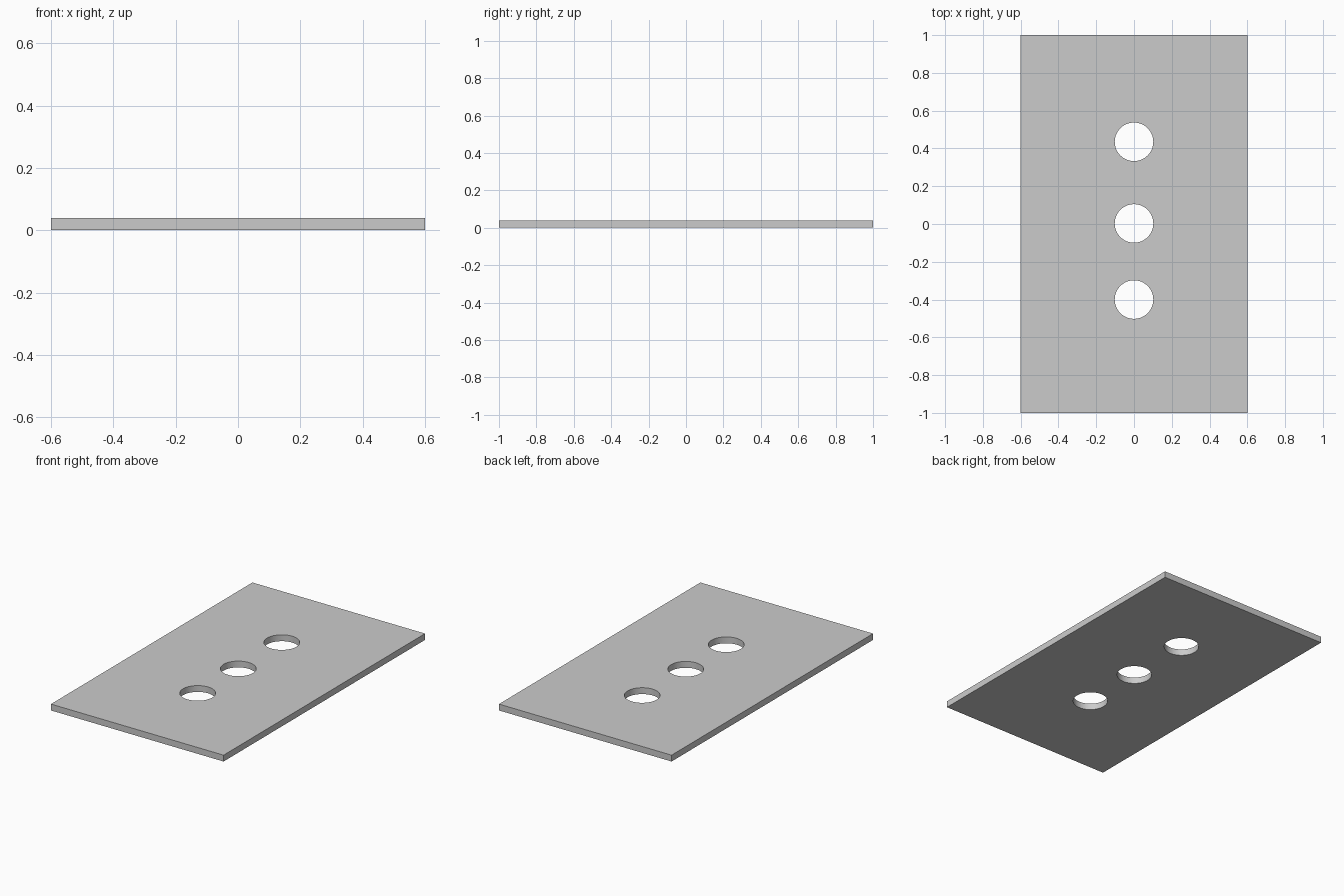
import bpy

if "Cube" in bpy.data.objects:
    bpy.data.objects.remove(bpy.data.objects["Cube"])

WIDTH, LENGTH, THICK = 1.2, 2.0, 0.04
HOLE_RADIUS = 0.102
HOLE_YS = (-0.40, 0.003, 0.435)

# Flat rectangular plate
bpy.ops.mesh.primitive_cube_add(size=1, location=(0, 0, THICK / 2))
plate = bpy.context.object
plate.name = "plate"
plate.scale = (WIDTH, LENGTH, THICK)
bpy.ops.object.transform_apply(location=False, rotation=False, scale=True)


# Round through-hole, cut and then the cutter is discarded
def drill(target, y):
    bpy.ops.mesh.primitive_cylinder_add(vertices=64, radius=HOLE_RADIUS,
                                        depth=THICK * 4, location=(0, y, THICK / 2))
    cutter = bpy.context.object
    cutter.name = "hole_cutter"
    cutter.hide_render = True
    mod = target.modifiers.new("hole", 'BOOLEAN')
    mod.operation = 'DIFFERENCE'
    mod.solver = 'EXACT'
    mod.object = cutter
    bpy.context.view_layer.objects.active = target
    bpy.ops.object.modifier_apply(modifier=mod.name)
    bpy.data.objects.remove(cutter)


# Row of three holes along the centre line
for y in HOLE_YS:
    drill(plate, y)

# Smooth hole walls, sharp edges
plate.select_set(True)
bpy.context.view_layer.objects.active = plate
bpy.ops.object.shade_smooth_by_angle()
